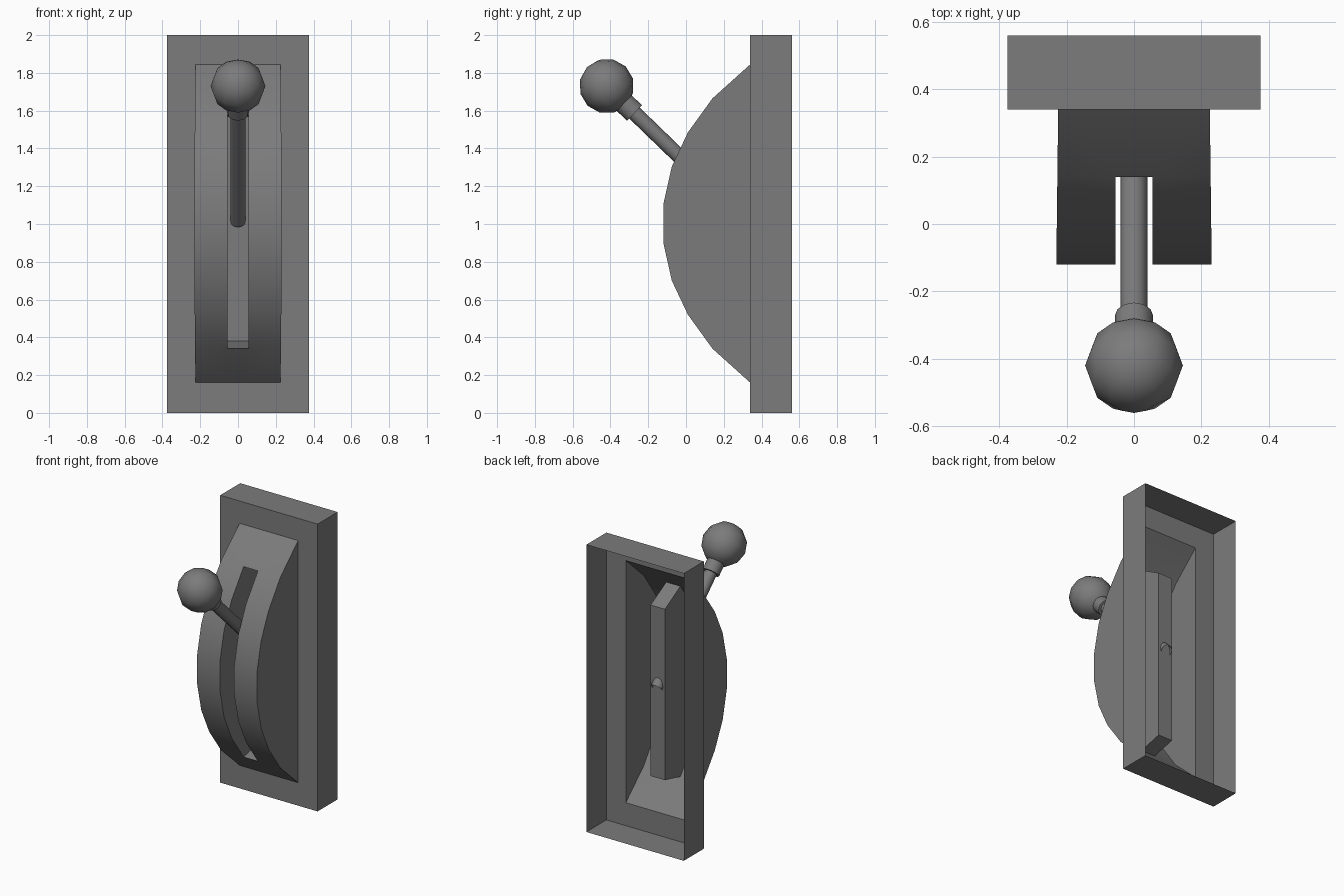
import bpy, bmesh, math
from mathutils import Vector, Matrix

cube = bpy.data.objects.get("Cube")
if cube:
    bpy.data.objects.remove(cube)

grey = bpy.data.materials.new("plain_grey")
grey.use_nodes = True
colour = (0.2, 0.2, 0.2, 1)
grey.diffuse_color = colour
grey.node_tree.nodes["Principled BSDF"].inputs["Base Color"].default_value = colour


def finish(name, bm, smooth=None):
    """Turn a bmesh into a named, coloured object."""
    mesh = bpy.data.meshes.new(name)
    bm.to_mesh(mesh)
    bm.free()
    mesh.materials.append(grey)
    obj = bpy.data.objects.new(name, mesh)
    bpy.context.collection.objects.link(obj)
    if smooth:
        bpy.ops.object.select_all(action="DESELECT")
        obj.select_set(True)
        bpy.context.view_layer.objects.active = obj
        bpy.ops.object.shade_smooth_by_angle(angle=math.radians(smooth))
    return obj


def strip(bm, rows):
    """Bridge consecutive rows of points with quads."""
    verts = [[bm.verts.new(p) for p in row] for row in rows]
    for a, b in zip(verts, verts[1:]):
        for i in range(len(a) - 1):
            bm.faces.new((a[i], a[i + 1], b[i + 1], b[i]))


# Key sizes
FRONT, BACK, HALF, TOP = 0.34, 0.56, 0.375, 2.0
SLOT = 0.055
ARC = [(0.34, 0.16), (0.14, 0.34), (0.01, 0.52), (-0.075, 0.7), (-0.12, 0.9)]
ARC += [(y, 2.005 - z) for y, z in reversed(ARC)]


def half_width(y):
    return 0.225 + 0.012 * (FRONT - y)


def rectangle(w, y, low, high):
    pts = [(-w, y, low), (w, y, low), (w, y, high), (-w, y, high)]
    return pts + pts[:1]


# Base frame: open-backed box whose front is pierced for the housing
bm = bmesh.new()
strip(bm, [rectangle(HALF, BACK, 0, TOP), rectangle(HALF, FRONT, 0, TOP),
           rectangle(half_width(FRONT), FRONT, ARC[0][1], ARC[-1][1])])
bmesh.ops.remove_doubles(bm, verts=bm.verts, dist=1e-5)
bmesh.ops.recalc_face_normals(bm, faces=bm.faces)
finish("base_frame", bm)

# Curved housing: slotted front strip and two flat cheeks
bm = bmesh.new()
last = len(ARC) - 1
for a in range(last):
    pair = ARC[a:a + 2]
    for side in (-1, 1):
        strip(bm, [[(side * SLOT, y, z), (side * half_width(y), y, z)] for y, z in pair])
    if a in (0, last - 1):
        strip(bm, [[(-SLOT, y, z), (SLOT, y, z)] for y, z in pair])
for side in (-1, 1):
    bm.faces.new([bm.verts.new((side * half_width(y), y, z)) for y, z in ARC])
bmesh.ops.remove_doubles(bm, verts=bm.verts, dist=1e-5)
bmesh.ops.recalc_face_normals(bm, faces=bm.faces)
finish("curved_housing", bm, 35)

# Slot channel: side walls and a bent floor behind the slot
bm = bmesh.new()
floor = [ARC[1], (0.31, 0.38), (0.31, 1.57), ARC[-2]]
for side in (-1, 1):
    bm.faces.new([bm.verts.new((side * SLOT, y, z)) for y, z in ARC[1:-1] + floor[2:0:-1]])
strip(bm, [[(-SLOT, y, z), (SLOT, y, z)] for y, z in floor])
bmesh.ops.remove_doubles(bm, verts=bm.verts, dist=1e-5)
bmesh.ops.recalc_face_normals(bm, faces=bm.faces)
finish("slot_channel", bm)

# Lever: everything lies along one tilted axis
knob_centre = Vector((0, -0.42, 1.73))
tip = Vector((0, 0.322, 1.012))
length = (tip - knob_centre).length
tilt = (tip - knob_centre).to_track_quat("Z", "Y").to_matrix().to_4x4()
place = Matrix.Translation(knob_centre) @ tilt


def turned(name, profile, sides):
    """Turn a (radius, distance) profile around the lever axis."""
    bm = bmesh.new()
    rows = [[(r * math.cos(t), r * math.sin(t), d) for t in
             [math.tau * i / sides for i in range(sides + 1)]] for r, d in profile]
    strip(bm, rows)
    bmesh.ops.remove_doubles(bm, verts=bm.verts, dist=1e-5)
    bmesh.ops.recalc_face_normals(bm, faces=bm.faces)
    bm.transform(place)
    finish(name, bm, 40)


turned("lever_rod", [(0.04, 0.1), (0.04, length)], 12)
turned("lever_collar", [(0.057, 0.11), (0.057, 0.205), (0.04, 0.205)], 12)

# Round knob
bm = bmesh.new()
bmesh.ops.create_uvsphere(bm, u_segments=12, v_segments=6, radius=0.145, matrix=place)
finish("lever_knob", bm, 40)
